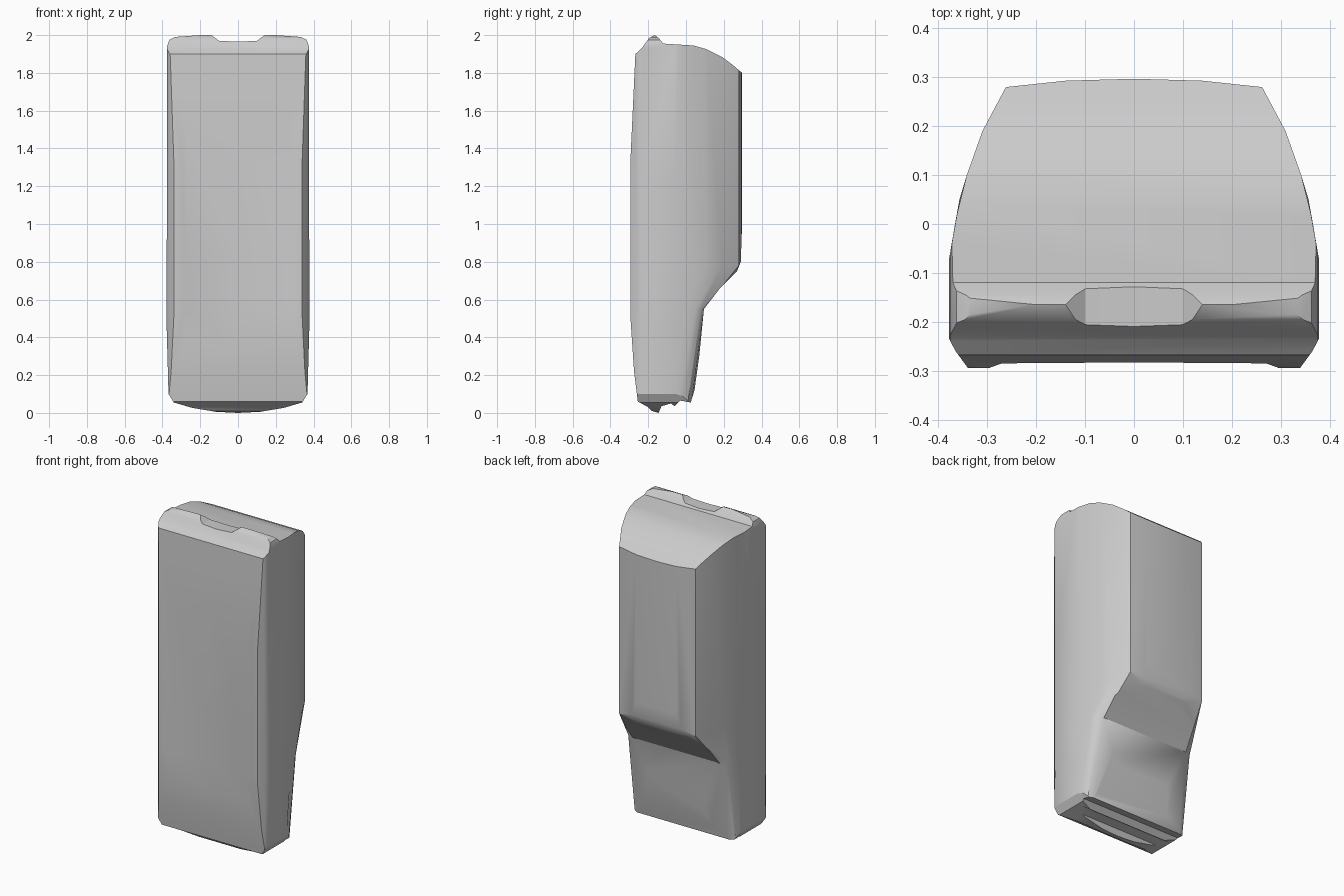
import bpy, bmesh

cube = bpy.data.objects.get("Cube")
if cube:
    bpy.data.objects.remove(cube)

grey = bpy.data.materials.new("casing_grey")
grey.use_nodes = True
grey.diffuse_color = (0.6, 0.6, 0.6, 1)
grey.node_tree.nodes["Principled BSDF"].inputs["Base Color"].default_value = (0.6, 0.6, 0.6, 1)


def loft(name, rings):
    """Closed solid from matching rings of 3D points."""
    bm = bmesh.new()
    loops = [[bm.verts.new(p) for p in ring] for ring in rings]
    n = len(loops[0])
    for a, b in zip(loops, loops[1:]):
        for i in range(n):
            j = (i + 1) % n
            bm.faces.new((a[i], a[j], b[j], b[i]))
    bm.faces.new(loops[0][::-1])
    bm.faces.new(loops[-1])
    bmesh.ops.recalc_face_normals(bm, faces=bm.faces)
    mesh = bpy.data.meshes.new(name)
    bm.to_mesh(mesh)
    bm.free()
    mesh.materials.append(grey)
    ob = bpy.data.objects.new(name, mesh)
    bpy.context.scene.collection.objects.link(ob)
    return ob


def mirrored(half):
    """Complete a right-hand outline by mirroring it across x = 0."""
    return half + [(-x, y) for x, y in reversed(half) if x > 0]


def plan(back_edge):
    front = [(0, -0.283), (0.27, -0.285), (0.295, -0.294), (0.34, -0.294),
             (0.365, -0.26), (0.378, -0.235), (0.378, -0.07)]
    return mirrored(front + back_edge)


# Casing: tapered plan that widens into the raised back
lower = [(0.366, -0.05), (0.361, -0.02), (0.345, 0.01), (0.31, 0.03), (0.16, 0.04), (0, 0.042)]
waist = [(0.366, 0.0), (0.357, 0.05), (0.34, 0.08), (0.30, 0.095), (0.16, 0.105), (0, 0.108)]
upper = [(0.362, 0.02), (0.342, 0.10), (0.31, 0.19), (0.262, 0.28), (0.14, 0.293), (0, 0.297)]
levels = [(-0.1, lower), (0.06, lower), (0.55, waist), (0.78, upper), (2.1, upper)]
body = loft("handset_body", [[(x, y, z) for x, y in plan(edge)] for z, edge in levels])

# Side profile: curved front, ridge at the top, sloping crown, stepped base
side = [(-0.20, 0.03), (-0.18, 0.01), (-0.145, 0.0), (-0.13, 0.035), (-0.08, 0.05),
        (-0.06, 0.035), (-0.03, 0.065), (0.025, 0.055), (0.045, 0.12), (0.07, 0.3),
        (0.095, 0.55), (0.18, 0.66), (0.27, 0.75), (0.29, 0.80), (0.297, 1.0),
        (0.297, 1.80), (0.25, 1.84), (0.19, 1.885), (0.11, 1.925), (0.04, 1.945),
        (-0.12, 1.955), (-0.145, 1.985), (-0.165, 2.0), (-0.195, 1.985),
        (-0.235, 1.93), (-0.268, 1.90), (-0.275, 1.75), (-0.295, 1.32),
        (-0.295, 0.52), (-0.275, 0.22), (-0.255, 0.06)]
side_cutter = loft("side_cutter", [[(x, y, z) for y, z in side] for x in (-0.6, 0.6)])

# Front outline: bowed base, rounded shoulders, shallow notch in the top ridge
front_half = [(0, 0.0), (0.12, 0.006), (0.24, 0.026), (0.34, 0.055), (0.368, 0.10),
              (0.379, 0.5), (0.376, 1.2), (0.376, 1.94), (0.363, 1.975), (0.335, 1.99),
              (0.20, 2.0), (0.14, 2.0), (0.10, 1.97), (0, 1.965)]
front_cutter = loft("front_cutter",
                    [[(x, y, z) for x, z in mirrored(front_half)] for y in (-0.6, 0.6)])

for cutter in (side_cutter, front_cutter):
    cutter.hide_render = True
    cutter.hide_viewport = True
    mod = body.modifiers.new("trim", 'BOOLEAN')
    mod.operation = 'INTERSECT'
    mod.solver = 'EXACT'
    mod.object = cutter

# Bake the trim, then drop the helpers
graph = bpy.context.evaluated_depsgraph_get()
mesh = bpy.data.meshes.new_from_object(body.evaluated_get(graph))
body.modifiers.clear()
body.data = mesh
for cutter in (side_cutter, front_cutter):
    bpy.data.objects.remove(cutter)

body.select_set(True)
bpy.context.view_layer.objects.active = body
bpy.ops.object.shade_smooth_by_angle(angle=0.5)
